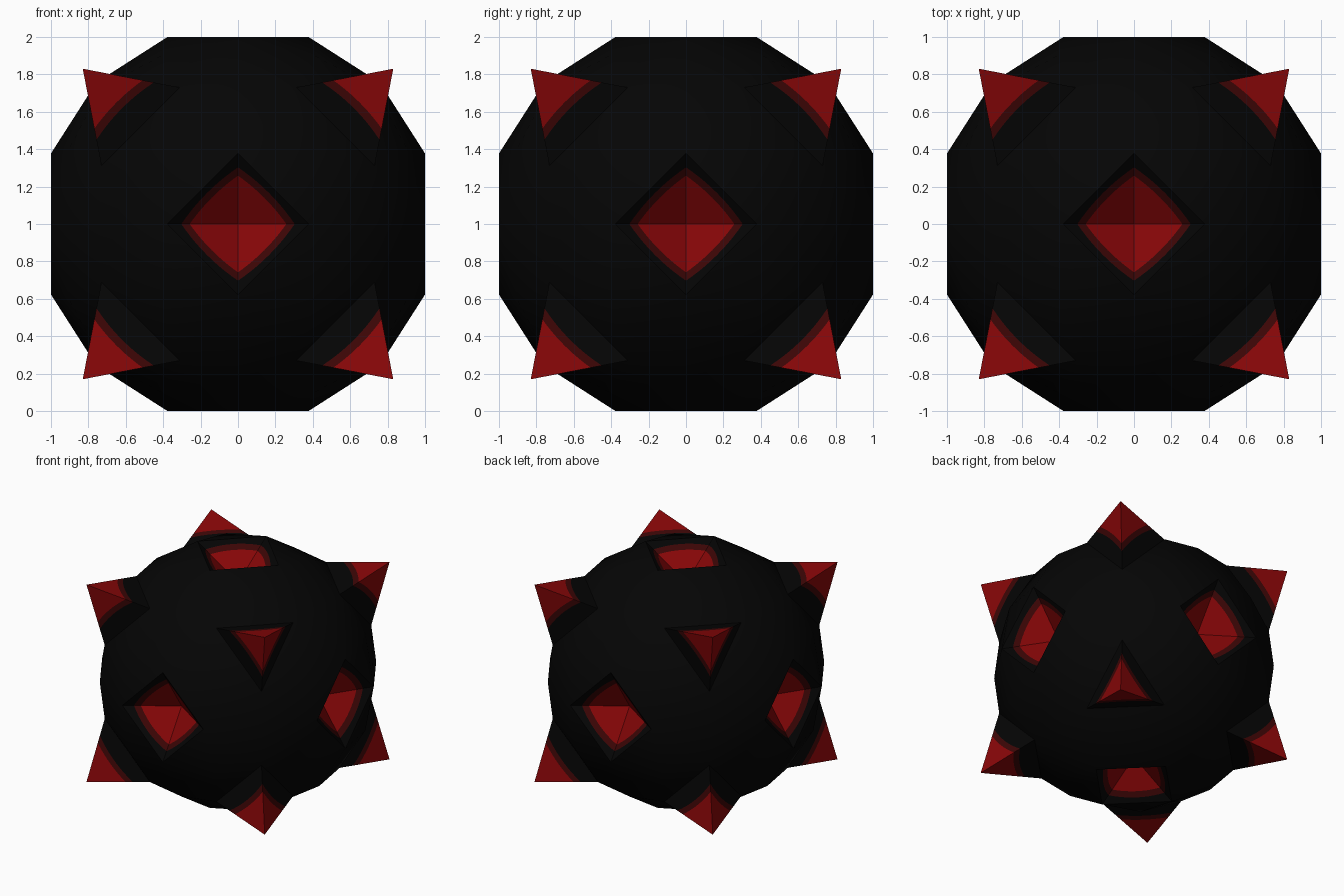
import bpy, bmesh
from itertools import permutations, product
from mathutils import Vector

if "Cube" in bpy.data.objects:
    bpy.data.objects.remove(bpy.data.objects["Cube"])

CENTRE = Vector((0, 0, 1))
RIM, TIP, PIT = 0.377, 0.83, 0.75   # pit corner offset, spike tip, pit bottom radius
BIG, SMALL, EDGE = 0.73, 0.31, 0.757  # spike base corners, edge points
BULGE = (0.90, 0.408, 0.408)          # rounding between pit and spike


def material(name, rgb):
    m = bpy.data.materials.new(name)
    m.diffuse_color = (*rgb, 1)
    m.use_nodes = True
    m.node_tree.nodes["Principled BSDF"].inputs["Base Color"].default_value = m.diffuse_color
    return m


MATS = [material("black", (0.0015, 0.0015, 0.0015)),
        material("dark red", (0.047, 0.0018, 0.0018)),
        material("red", (0.25, 0.002, 0.0025))]


def finish(bm, name):
    mesh = bpy.data.meshes.new(name)
    bmesh.ops.translate(bm, verts=bm.verts, vec=CENTRE)
    bm.to_mesh(mesh)
    bm.free()
    for m in MATS:
        mesh.materials.append(m)
    obj = bpy.data.objects.new(name, mesh)
    bpy.context.collection.objects.link(obj)


def orbit(p):
    """All sign and axis permutations of a point."""
    return {tuple(s * c + 0.0 for s, c in zip(sg, q))
            for q in permutations(p) for sg in product((1, -1), repeat=3)}


def at_radius(p, apex, r):
    """Point between p and apex lying at distance r from the centre."""
    lo, hi = 0.0, 1.0
    rising = apex.length > p.length
    for _ in range(30):
        mid = (lo + hi) / 2
        if (p.lerp(apex, mid).length < r) == rising:
            lo = mid
        else:
            hi = mid
    return p.lerp(apex, lo)


def pyramid(bm, apex, base, radii, n=10):
    """Flat-sided pyramid with colour bands cut at given radii."""
    out = sum(base, Vector()).normalized()
    for i, b0 in enumerate(base):
        b1 = base[(i + 1) % len(base)]
        normal = (b1 - b0).cross(apex - b0)
        mid = (b0 + b1) / 2
        side = mid - out * mid.dot(out)          # away from the pyramid's axis
        want = side if apex.length > b0.length else -side
        flip = normal.dot(want) < 0
        rows = []
        for k in range(n + 1):
            p = b0.lerp(b1, k / n)
            rows.append([p] + [at_radius(p, apex, r) for r in radii])
        for ra, rb in zip(rows, rows[1:]):
            for band in range(3):
                pts = [ra[band], rb[band]]
                pts += [rb[band + 1], ra[band + 1]] if band < 2 else [apex]
                if flip:
                    pts.reverse()
                bm.faces.new([bm.verts.new(q) for q in pts]).material_index = band
    bmesh.ops.remove_doubles(bm, verts=bm.verts, dist=1e-5)


# Round body: hull with openings for the pits and spikes
bm = bmesh.new()
for p in (orbit((1, RIM, 0)) | orbit((BIG, BIG, SMALL))
          | orbit((EDGE, EDGE, 0)) | orbit(BULGE)):
    bm.verts.new(p)
bmesh.ops.convex_hull(bm, input=bm.verts)
bm.normal_update()
holes = [f for f in bm.faces
         if max(map(abs, f.normal)) > 0.999 or min(map(abs, f.normal)) > 0.57]
bmesh.ops.delete(bm, geom=holes, context='FACES')
for f in bm.faces:
    f.smooth = True
finish(bm, "body")

# Three-sided spikes on the eight diagonals
bm = bmesh.new()
for sg in product((1, -1), repeat=3):
    s = Vector(sg)
    base = [Vector(c) * s for c in ((SMALL, BIG, BIG), (BIG, SMALL, BIG), (BIG, BIG, SMALL))]
    pyramid(bm, s * TIP, base, (1.161, 1.20))
finish(bm, "spikes")

# Four-sided pits on the six axes
bm = bmesh.new()
for axis in range(3):
    for sign in (1, -1):
        a, u, v = (Vector([float(i == (axis + k) % 3) for i in range(3)]) for k in range(3))
        a *= sign
        pyramid(bm, a * PIT, [a + u * RIM, a + v * RIM, a - u * RIM, a - v * RIM],
                (0.998, 0.957))
finish(bm, "pits")
